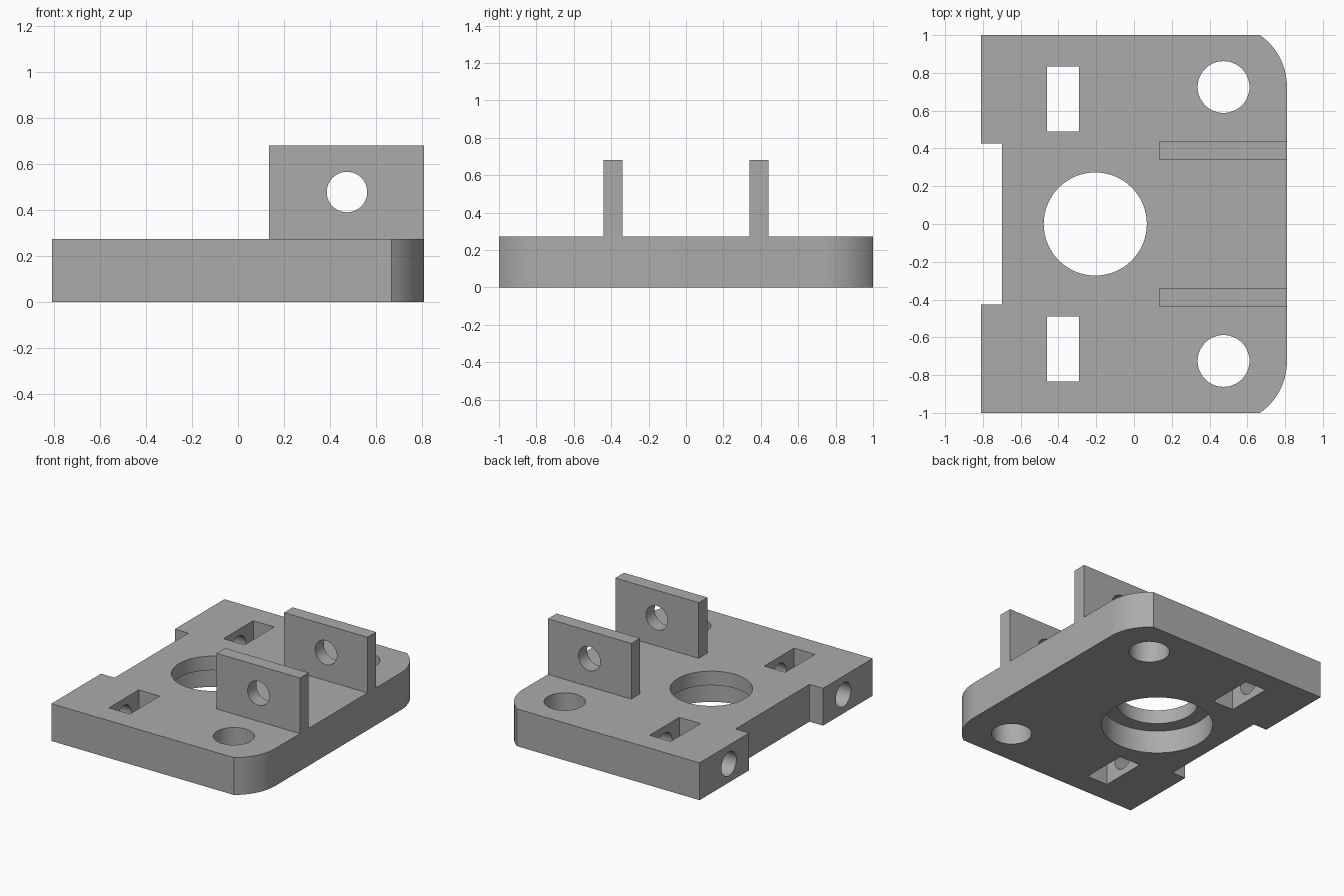
import bpy
import bmesh
from math import radians, cos, sin, acos, asin
from mathutils import Matrix, Vector

if "Cube" in bpy.data.objects:
    bpy.data.objects.remove(bpy.data.objects["Cube"])

GREY = (0.41, 0.41, 0.41, 1)
grey = bpy.data.materials.new("plain_grey")
grey.use_nodes = True
grey.diffuse_color = GREY
grey.node_tree.nodes["Principled BSDF"].inputs["Base Color"].default_value = GREY

X, Y, T = 0.81, 1.0, 0.273          # plate half sizes and thickness
HOLE_X, HOLE_Y = 0.474, 0.725       # corner hole centre
SLOT_Y = 0.662                      # nut slot and screw hole centre


def finish(name, bm):
    bmesh.ops.recalc_face_normals(bm, faces=bm.faces)
    mesh = bpy.data.meshes.new(name)
    bm.to_mesh(mesh)
    bm.free()
    mesh.materials.append(grey)
    obj = bpy.data.objects.new(name, mesh)
    bpy.context.collection.objects.link(obj)
    return obj


def box(name, lo, hi):
    lo, hi = Vector(lo), Vector(hi)
    bm = bmesh.new()
    matrix = Matrix.Translation((lo + hi) / 2) @ Matrix.Diagonal((*(hi - lo), 1))
    bmesh.ops.create_cube(bm, size=1, matrix=matrix)
    return finish(name, bm)


def cylinder(name, start, end, radius):
    start, end = Vector(start), Vector(end)
    axis = end - start
    turn = axis.to_track_quat('Z', 'Y').to_matrix().to_4x4()
    bm = bmesh.new()
    bmesh.ops.create_cone(bm, cap_ends=True, segments=64, radius1=radius,
                          radius2=radius, depth=axis.length,
                          matrix=Matrix.Translation((start + end) / 2) @ turn)
    return finish(name, bm)


def cut(obj, cutters):
    """Subtract the cutters, then discard them."""
    for cutter in cutters:
        cutter.hide_render = True
        mod = obj.modifiers.new("cut", 'BOOLEAN')
        mod.operation = 'DIFFERENCE'
        mod.solver = 'EXACT'
        mod.object = cutter
    graph = bpy.context.evaluated_depsgraph_get()
    mesh = bpy.data.meshes.new_from_object(obj.evaluated_get(graph))
    obj.modifiers.clear()
    obj.data = mesh
    for cutter in cutters:
        bpy.data.objects.remove(cutter)


def smooth(obj):
    bpy.ops.object.select_all(action='DESELECT')
    obj.select_set(True)
    bpy.context.view_layer.objects.active = obj
    bpy.ops.object.shade_smooth_by_angle(angle=radians(30))


# Plate outline: notched left edge, arcs concentric with the corner holes
radius = X - HOLE_X
reach = asin((Y - HOLE_Y) / radius)
arc = [(HOLE_X + radius * cos(reach * i / 16), HOLE_Y + radius * sin(reach * i / 16))
       for i in range(17)]
upper = arc + [(-X, Y), (-X, 0.427), (-0.70, 0.427)]
outline = upper + [(x, -y) for x, y in reversed(upper)]
bm = bmesh.new()
base = bm.faces.new([bm.verts.new((x, y, 0)) for x, y in outline])
top = bmesh.ops.extrude_face_region(bm, geom=[base])
bmesh.ops.translate(bm, vec=(0, 0, T),
                    verts=[v for v in top["geom"] if isinstance(v, bmesh.types.BMVert)])
plate = finish("base_plate", bm)

# Central stepped bore, wider from below
cutters = [cylinder("bore", (-0.205, 0, -0.1), (-0.205, 0, 0.4), 0.273),
           cylinder("counterbore", (-0.205, 0, -0.1), (-0.205, 0, 0.17), 0.376)]

# Corner holes, nut slots and sideways screw holes
for s in (-1, 1):
    cutters += [
        cylinder("corner_hole", (HOLE_X, s * HOLE_Y, -0.1), (HOLE_X, s * HOLE_Y, 0.4), 0.137),
        box("nut_slot", (-0.46, s * SLOT_Y - 0.172, -0.1), (-0.29, s * SLOT_Y + 0.172, 0.4)),
        cylinder("screw_hole", (-1, s * SLOT_Y, T / 2), (-0.12, s * SLOT_Y, T / 2), 0.087)]
cut(plate, cutters)
smooth(plate)

# Two upright ears with a pivot hole
for s, side in ((-1, "front"), (1, "back")):
    ear = box(side + "_ear", (0.135, s * 0.39 - 0.05, T), (X, s * 0.39 + 0.05, 0.68))
    cut(ear, [cylinder("pivot_hole", (HOLE_X, s * 0.39 - 0.1, 0.478),
                       (HOLE_X, s * 0.39 + 0.1, 0.478), 0.088)])
    smooth(ear)
